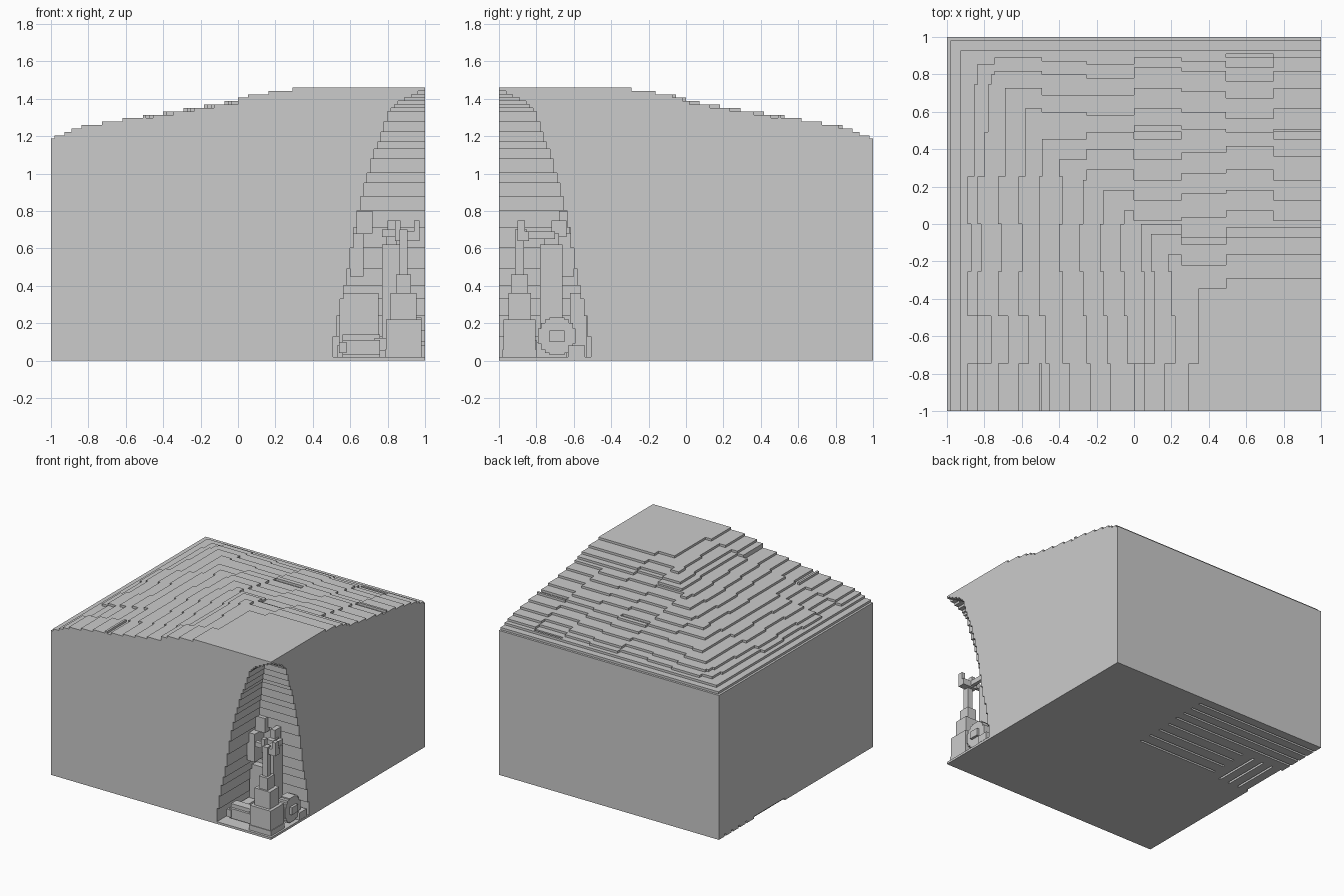
import bpy
import bmesh
from mathutils import Vector, noise

if "Cube" in bpy.data.objects:
    bpy.data.objects.remove(bpy.data.objects["Cube"], do_unlink=True)

CELLS = 110
SIZE = 2 / CELLS
STEP = 1.46 / 80

# Hill slope, and ceiling of the corner cave, as distance/height profiles
SLOPE = [(-1, 1.19), (-.8, 1.25), (-.4, 1.32), (0, 1.385), (.1, 1.42), (.3, 1.45), (.45, 1.46)]
CAVE = [(.5, .03), (.54, .26), (.58, .43), (.63, .73), (.68, .94), (.72, 1.08),
        (.77, 1.22), (.81, 1.33), (.87, 1.39), (.95, 1.43), (1, 1.442)]


def interpolate(profile, value):
    if value <= profile[0][0]:
        return profile[0][1]
    for (a, low), (b, high) in zip(profile, profile[1:]):
        if value <= b:
            return low + (high - low) * (value - a) / (b - a)
    return profile[-1][1]


def snap(height):
    return round(height / STEP) * STEP


def surface(x, y):
    jog_x = .035 * noise.cell(Vector((x * 2, y * 4, .5)))
    jog_y = .035 * noise.cell(Vector((x * 4, y * 2, 5.5)))
    edge_x = jog_x if x > -.9 else 0
    edge_y = jog_y if y < .9 else 0
    return snap(min(interpolate(SLOPE, x + edge_x), interpolate(SLOPE, edge_y - y)))


def underside(x, y, i, j):
    if x > .5 and y < -.5:
        return snap(min(interpolate(CAVE, x), interpolate(CAVE, -y)))
    # Shallow nested grooves under the back of the block
    if x < .12 and y > .6 and j % 5 == 0:
        return STEP
    if -.62 < x < .1 and .12 < y < .6 and j % 6 == 0:
        return STEP
    if x < -.68 and .15 < y < .55 and i % 5 == 0:
        return STEP
    return 0


def build_terrain():
    columns = {}
    for i in range(CELLS):
        for j in range(CELLS):
            x, y = (i + .5) * SIZE - 1, (j + .5) * SIZE - 1
            columns[i, j] = underside(x, y, i, j), surface(x, y)
    bm = bmesh.new()

    def face(points):
        bm.faces.new([bm.verts.new(p) for p in points])

    for (i, j), (low, high) in columns.items():
        x, y = i * SIZE - 1, j * SIZE - 1
        ring = [(x, y), (x + SIZE, y), (x + SIZE, y + SIZE), (x, y + SIZE)]
        face([(*p, high) for p in ring])
        face([(*p, low) for p in reversed(ring)])
        # Vertical walls wherever a neighbouring column leaves a gap
        for k, (di, dj) in enumerate([(0, -1), (1, 0), (0, 1), (-1, 0)]):
            n_low, n_high = columns.get((i + di, j + dj), (0, 0))
            a, b = ring[k], ring[(k + 1) % 4]
            for z0, z1 in ((max(low, n_high), high), (low, min(high, n_low))):
                if z1 - z0 > STEP / 2:
                    face([(*a, z0), (*b, z0), (*b, z1), (*a, z1)])
    bmesh.ops.remove_doubles(bm, verts=bm.verts, dist=SIZE / 50)
    finish("terrain_block", bm)


def finish(name, bm):
    mesh = bpy.data.meshes.new(name)
    bm.to_mesh(mesh)
    bm.free()
    obj = bpy.data.objects.new(name, mesh)
    bpy.context.collection.objects.link(obj)
    return obj


def boxes(name, spans):
    """Join boxes given as (x0, x1, y0, y1, z0, z1)."""
    bm = bmesh.new()
    for x0, x1, y0, y1, z0, z1 in spans:
        verts = bmesh.ops.create_cube(bm, size=1)["verts"]
        bmesh.ops.scale(bm, vec=(x1 - x0, y1 - y0, z1 - z0), verts=verts)
        bmesh.ops.translate(bm, vec=((x0 + x1) / 2, (y0 + y1) / 2, (z0 + z1) / 2), verts=verts)
    return finish(name, bm)


def stack(cx, cy, levels):
    """Stepped tower from (half width x, half width y, bottom, top)."""
    return [(cx - w, cx + w, cy - d, cy + d, z0, z1) for w, d, z0, z1 in levels]


build_terrain()
boxes("cave_floor", [(.5, 1, -1, -.5, 0, STEP)])

# Stepped pedestal with a branching top
boxes("pedestal", stack(.885, -.89, [(.1, .09, .018, .06), (.095, .085, .06, .22),
                                     (.07, .06, .22, .36), (.04, .045, .36, .46),
                                     (.022, .025, .46, .7)]))
boxes("pedestal_branches", [
    (.84, .97, -.9, -.84, .64, .69), (.94, .97, -.9, -.86, .66, .75),
    (.84, .87, -.9, -.86, .66, .75), (.77, .86, -.88, -.85, .66, .7),
    (.87, .9, -.86, -.7, .65, .69)])

# Column standing behind the pedestal
boxes("rear_column", [(.77, .87, -.78, -.66, .02, .62), (.79, .85, -.76, -.68, .62, .68),
                      (.8, .84, -.72, -.64, .66, .75), (.74, .9, -.8, -.64, .02, .1)])

# Blocky wheel, stacked from narrow slices
wheel = []
for half, reach in ((.1, .04), (.085, .07), (.065, .09), (.04, .1)):
    wheel.append((.9, .98, -.69 - half, -.69 + half, .13 - reach, .13 + reach))
wheel.append((.88, 1, -.73, -.65, .1, .16))
boxes("round_stack", wheel)

# Fallen log and wall ledges
boxes("fallen_log", [(.56, .76, -.91, -.8, .03, .11), (.56, .76, -.89, -.82, .018, .14),
                     (.54, .58, -.92, -.79, .04, .1), (.73, .79, -.9, -.81, .05, .12)])
boxes("wall_ledges", [(.54, .75, -.62, -.53, .02, .36), (.53, .6, -.75, -.6, .02, .08),
                      (.6, .67, -.74, -.6, .45, .68), (.63, .72, -.68, -.62, .68, .8),
                      (.9, 1, -.63, -.54, .02, .08)])
